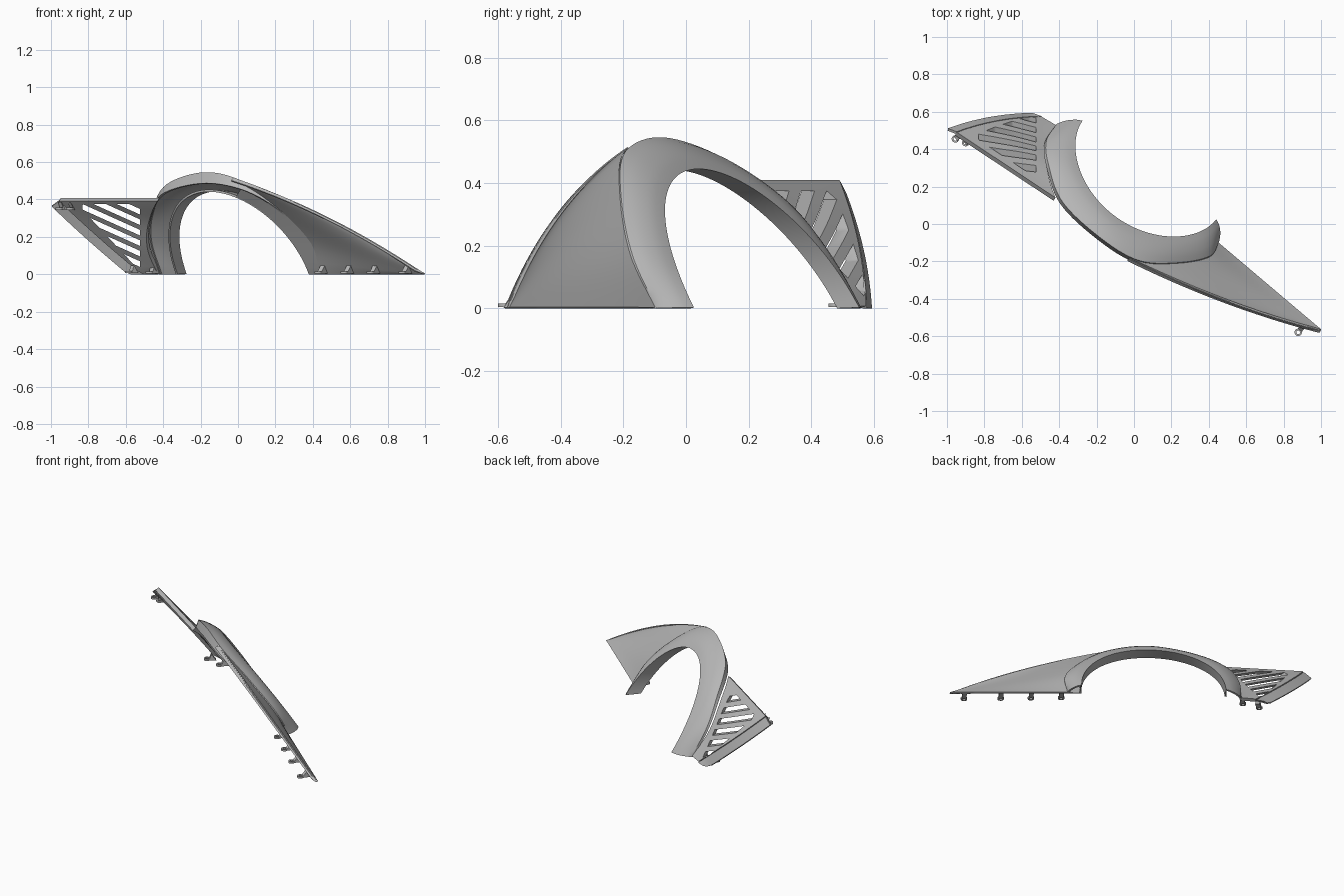
import bpy
import bmesh
import math
from mathutils import Vector

cube = bpy.data.objects.get("Cube")
if cube:
    bpy.data.objects.remove(cube, do_unlink=True)

mat = bpy.data.materials.new("primer_grey")
mat.use_nodes = True
GREY = (0.48, 0.48, 0.48, 1)
mat.diffuse_color = GREY
mat.node_tree.nodes["Principled BSDF"].inputs["Base Color"].default_value = GREY

# Frame of the wheel arch: along the body, outward, up
CENTRE = Vector((0.08, 0.285, 0))
ALONG = Vector((0.805, -0.593, 0))
OUT = Vector((0.593, 0.805, 0))
UP = Vector((0, 0, 1))
RADIUS = 0.447

# Outer border of the arch flare, rear foot to front foot
BORDER = [Vector(p) for p in (
    (-.41, .53, 0), (-.465, .44, .18), (-.455, .32, .335), (-.38, .12, .475),
    (-.18, -.07, .54), (.02, -.19, .495), (.22, -.205, .36), (.4, -.17, .17),
    (.45, -.09, 0))]


def border(t):
    """Smooth curve through the border points, t from 0 to 1."""
    n = len(BORDER) - 1
    i = min(int(t * n), n - 1)
    f = t * n - i
    b, c = BORDER[i], BORDER[i + 1]
    a = BORDER[i - 1] if i > 0 else b * 2 - c
    d = BORDER[i + 2] if i + 2 <= n else c * 2 - b
    return 0.5 * (2 * b + (c - a) * f + (2 * a - 5 * b + 4 * c - d) * f ** 2
                  + (3 * b - a - 3 * c + d) * f ** 3)


def radial(t):
    a = math.pi * t
    return UP * math.sin(a) - ALONG * math.cos(a)


def rim(t):
    z = RADIUS * math.sin(math.pi * t)
    lean = -0.62 * z - 0.16 * z ** 2
    return CENTRE + radial(t) * RADIUS + OUT * lean


def lip(t):
    return rim(t) - OUT * (0.08 + 0.015 * t)


def link(name, bm):
    me = bpy.data.meshes.new(name)
    bm.to_mesh(me)
    bm.free()
    ob = bpy.data.objects.new(name, me)
    bpy.context.scene.collection.objects.link(ob)
    me.materials.append(mat)
    return ob


def sheet(name, rows, thickness=0.014, cutter=None):
    """Skin rows of points, thicken, optionally cut, then smooth."""
    bm = bmesh.new()
    grid = [[bm.verts.new(p) for p in row] for row in rows]
    for r, s in zip(grid, grid[1:]):
        for k in range(len(r) - 1):
            bm.faces.new((r[k], r[k + 1], s[k + 1], s[k]))
    bmesh.ops.remove_doubles(bm, verts=bm.verts, dist=0.0005)
    bmesh.ops.recalc_face_normals(bm, faces=bm.faces)
    ob = link(name, bm)
    solid = ob.modifiers.new("thickness", 'SOLIDIFY')
    solid.thickness = thickness
    solid.offset = 0
    if cutter:
        cut = ob.modifiers.new("slots", 'BOOLEAN')
        cut.operation = 'DIFFERENCE'
        cut.solver = 'EXACT'
        cut.object = cutter
    for o in bpy.context.selected_objects:
        o.select_set(False)
    bpy.context.view_layer.objects.active = ob
    ob.select_set(True)
    for m in list(ob.modifiers):
        bpy.ops.object.modifier_apply(modifier=m.name)
    for v in ob.data.vertices:
        v.co.z = max(v.co.z, 0)
    bpy.ops.object.shade_smooth_by_angle(angle=math.radians(32))


# Wheel arch flare: return lip, gently crowned band, turned-down border
def arch_section(t):
    r, c = rim(t), border(t)
    puff = OUT * 0.7 + radial(t)
    band = [r.lerp(c, f) + puff * 0.035 * f * (1 - f)
            for f in (0, .2, .4, .6, .8, 1)]
    turn = max(0, math.sin(math.pi * t)) ** 4
    return [lip(t)] + band + [c - OUT * 0.014 - UP * 0.055 * turn]


sheet("wheel_arch_flare", [arch_section(k / 64) for k in range(65)], 0.012)

# Front panel: narrows from the arch to a pointed tip
TIP = Vector((0.998, -0.568, 0))


def front_point(i, j):
    c = border(0.6 + 0.4 * i) - OUT * 0.012
    crown = Vector((0, -0.03, 0.045)) * 4 * j * (1 - j) * (1 - i) ** 2
    hollow = OUT * 0.02 * math.sin(math.pi * i) * math.sin(math.pi * j)
    return c.lerp(TIP, j) + crown - hollow


front_rows = [[front_point(i / 16, j / 24) for j in range(25)]
              for i in range(17)]
sheet("front_panel", front_rows)

# Folded edge along the top of the front panel
fold = [front_rows[0],
        [p - OUT * 0.014 - UP * min(0.012, p.z) for p in front_rows[0]]]
sheet("front_panel_fold", fold, 0.008)

# Inner skin closing the flare behind the front panel
skin = [[lip(0.62 + 0.38 * k / 24), front_point(0.05 + 0.95 * k / 24, 0.03)]
        for k in range(25)]
sheet("front_inner_skin", skin, 0.006)

# Cutters for the slanted vents of the rear panel
bm = bmesh.new()
RIGHT, SLOPE, TOP = -0.525, 0.45, 0.375


def slot_end(z):
    reach = (0.04 + 0.935 * (z - 0.06)) / 0.58
    return min(reach, (TOP - z) / SLOPE)


for k in range(6):
    low = 0.04 + 0.056 * k
    high = low + 0.03
    corners = [(RIGHT, low), (RIGHT, high)]
    for z in (high, low):
        e = slot_end(z)
        corners.append((RIGHT - e, z + SLOPE * e))
    near = [bm.verts.new((x, 0, z)) for x, z in corners]
    far = [bm.verts.new((x, 1, z)) for x, z in corners]
    bm.faces.new(near)
    bm.faces.new(far[::-1])
    for q in range(4):
        n = (q + 1) % 4
        bm.faces.new((near[q], far[q], far[n], near[n]))
bmesh.ops.recalc_face_normals(bm, faces=bm.faces)
slots = link("vent_cutter", bm)
slots.hide_render = True

# Rear panel: spreads from the arch to a long outer edge
LOW_CORNER = Vector((-0.50, 0.565, 0))
HIGH_CORNER = Vector((-0.952, 0.482, 0.4))


def outer_edge(q):
    bow = Vector((-0.01, 0.018, 0)) * 4 * q * (1 - q)
    return LOW_CORNER.lerp(HIGH_CORNER, q) + bow


def rear_row(q):
    c = border(0.35 * q) - OUT * (0.015 + 0.02 * q)
    c.z = HIGH_CORNER.z * q
    return [c.lerp(outer_edge(q), p / 12) for p in range(13)]


rear_rows = [rear_row(k / 16) for k in range(17)]
sheet("rear_vented_panel", rear_rows, 0.026, slots)
slots.hide_set(True)

# Sloping strip along the outer edge of the rear panel
outer = [outer_edge(k / 16) + OUT * 0.006 for k in range(17)]
side = Vector((-0.047, 0.018, -0.035))
sheet("rear_outer_strip", [outer, [p + side for p in outer]])


# Mounting tabs: arm, gusset and ring on the hidden side
def tab(name, root, eye):
    root, eye = Vector(root), Vector(eye)
    bm = bmesh.new()
    forward = (eye - root).normalized()
    across = forward.cross(UP).normalized() * 0.014
    stop = eye - forward * 0.014
    shoulder = root + forward * 0.03 + UP * 0.042
    nose = stop + UP * 0.01
    lower = [bm.verts.new(p) for p in (root - across, root + across,
                                       stop + across, stop - across)]
    upper = [bm.verts.new(p) for p in (shoulder - across, shoulder + across,
                                       nose + across, nose - across)]
    bm.faces.new(lower)
    bm.faces.new(upper)
    for q in range(4):
        n = (q + 1) % 4
        bm.faces.new((lower[q], lower[n], upper[n], upper[q]))
    # Pierced ring at the end of the arm
    sideways = across.normalized()
    loops = []
    for k in range(16):
        a = math.tau * k / 16
        ray = sideways * math.cos(a) + forward * math.sin(a)
        loops.append([bm.verts.new(eye + ray * r + UP * h)
                      for r, h in ((.02, 0), (.02, .012), (.01, .012), (.01, 0))])
    for k in range(16):
        a, b = loops[k], loops[(k + 1) % 16]
        for q in range(4):
            n = (q + 1) % 4
            bm.faces.new((a[q], b[q], b[n], a[n]))
    bmesh.ops.recalc_face_normals(bm, faces=bm.faces)
    link(name, bm)


foot = border(1)
for k, x in enumerate((0.48, 0.62, 0.76, 0.93)):
    f = (x - foot.x) / (TIP.x - foot.x)
    root = foot.lerp(TIP, f) - OUT * 0.018 + UP * 0.004
    tab("front_panel_tab_%d" % (k + 1), root, root - OUT * 0.07)

tab("rear_lower_tab_1", (-.54, .535, .006), (-.585, .50, .006))
tab("rear_lower_tab_2", (-.435, .515, .004), (-.475, .475, .004))
tab("rear_upper_tab_1", (-.93, .475, .345), (-.955, .455, .345))
tab("rear_upper_tab_2", (-.88, .45, .345), (-.90, .435, .345))
